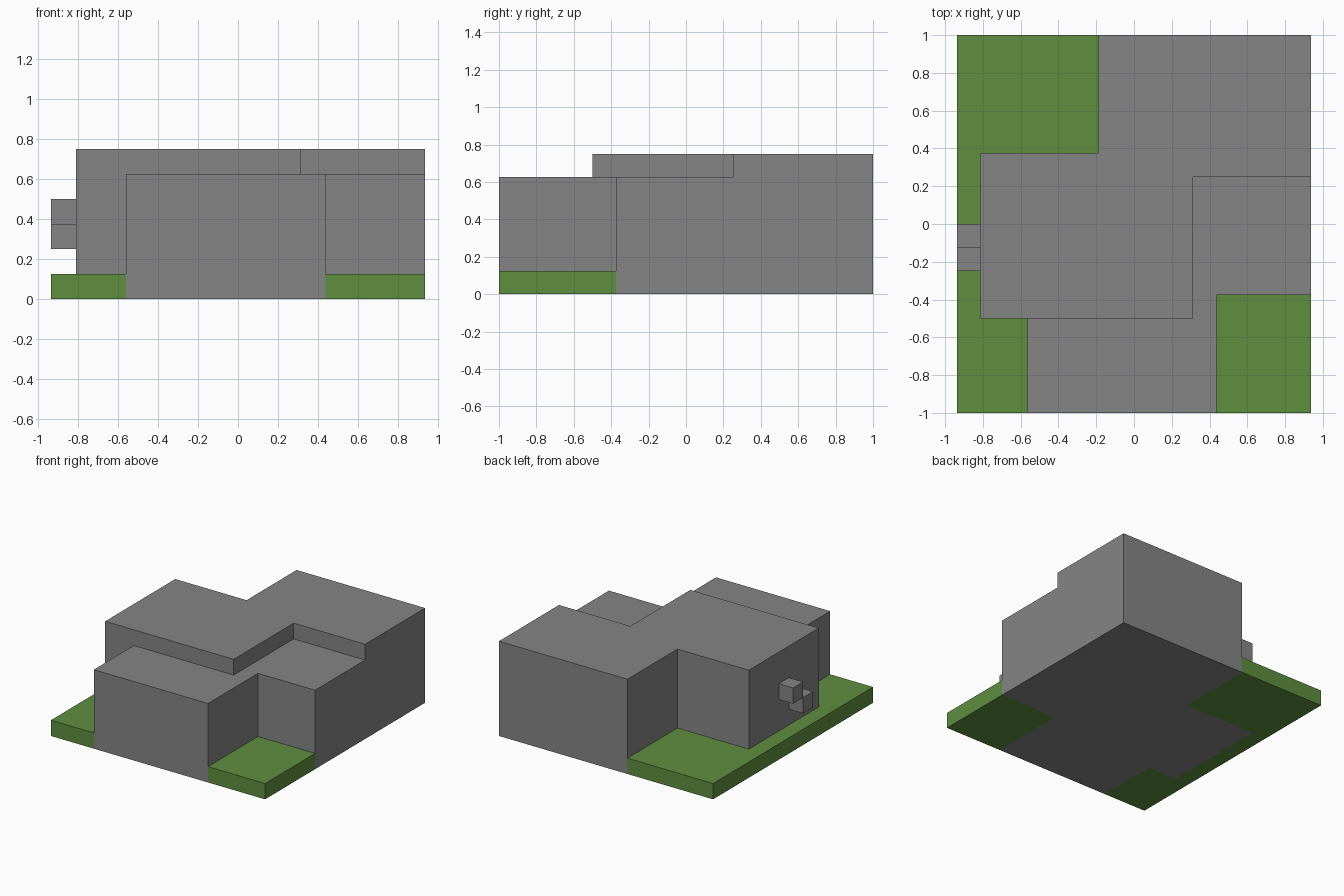
import bpy
import bmesh

UNIT = 0.125          # one block of the model
WIDE, DEEP = 15, 16   # plot size in blocks

if "Cube" in bpy.data.objects:
    bpy.data.objects.remove(bpy.data.objects["Cube"], do_unlink=True)


def make_material(name, rgb):
    mat = bpy.data.materials.new(name)
    mat.use_nodes = True
    color = (*rgb, 1)
    mat.diffuse_color = color
    bsdf = next(n for n in mat.node_tree.nodes if n.type == 'BSDF_PRINCIPLED')
    bsdf.inputs["Base Color"].default_value = color
    return mat


def prism(name, outline, floor, top, bases, mat):
    """Raise a counter-clockwise outline from floor to top, in blocks.
    bases gives the foot of each side wall; None leaves out a wall
    that is hidden against a neighbouring part."""
    bm = bmesh.new()

    def ring(z):
        return [bm.verts.new(((x - WIDE / 2) * UNIT, (y - DEEP / 2) * UNIT, z * UNIT))
                for x, y in outline]

    rings = {z: ring(z) for z in {floor, top, *[b for b in bases if b is not None]}}
    bm.faces.new(rings[top])
    bm.faces.new(rings[floor][::-1])
    for i, base in enumerate(bases):
        if base is not None:
            j = (i + 1) % len(outline)
            low, high = rings[base], rings[top]
            bm.faces.new((low[i], low[j], high[j], high[i]))
    # remove corners no wall uses
    bmesh.ops.delete(bm, geom=[v for v in bm.verts if not v.link_faces], context='VERTS')
    mesh = bpy.data.meshes.new(name)
    bm.to_mesh(mesh)
    bm.free()
    mesh.materials.append(mat)
    obj = bpy.data.objects.new(name, mesh)
    bpy.context.collection.objects.link(obj)
    return obj


stone = make_material("stone_grey", (0.235, 0.235, 0.235))
grass = make_material("grass_green", (0.117, 0.275, 0.051))

# Tall main building
prism("main_building",
      [(1, 4), (3, 4), (10, 4), (10, 10), (15, 10), (15, 16), (6, 16), (6, 11), (1, 11)],
      0, 6, [1, 5, 5, 5, 0, 0, 1, 1, 1], stone)

# Lower wing wrapping the front and the left side
prism("front_wing",
      [(3, 0), (11, 0), (11, 5), (15, 5), (15, 10), (10, 10), (10, 4), (3, 4)],
      0, 5, [0, 1, 1, 0, None, None, None, 1], stone)

# Lawns
prism("side_lawn",
      [(0, 0), (3, 0), (3, 4), (1, 4), (1, 11), (6, 11), (6, 16), (0, 16)],
      0, 1, [0, None, None, None, None, None, 0, 0], grass)
prism("corner_lawn", [(11, 0), (15, 0), (15, 5), (11, 5)],
      0, 1, [0, 0, None, None], grass)

# Two wall blocks, stepping up towards the back
for name, y, z in (("lower_wall_block", 6, 2), ("upper_wall_block", 7, 3)):
    prism(name, [(0, y), (1, y), (1, y + 1), (0, y + 1)],
          z, z + 1, [z, None, z, z], stone)
